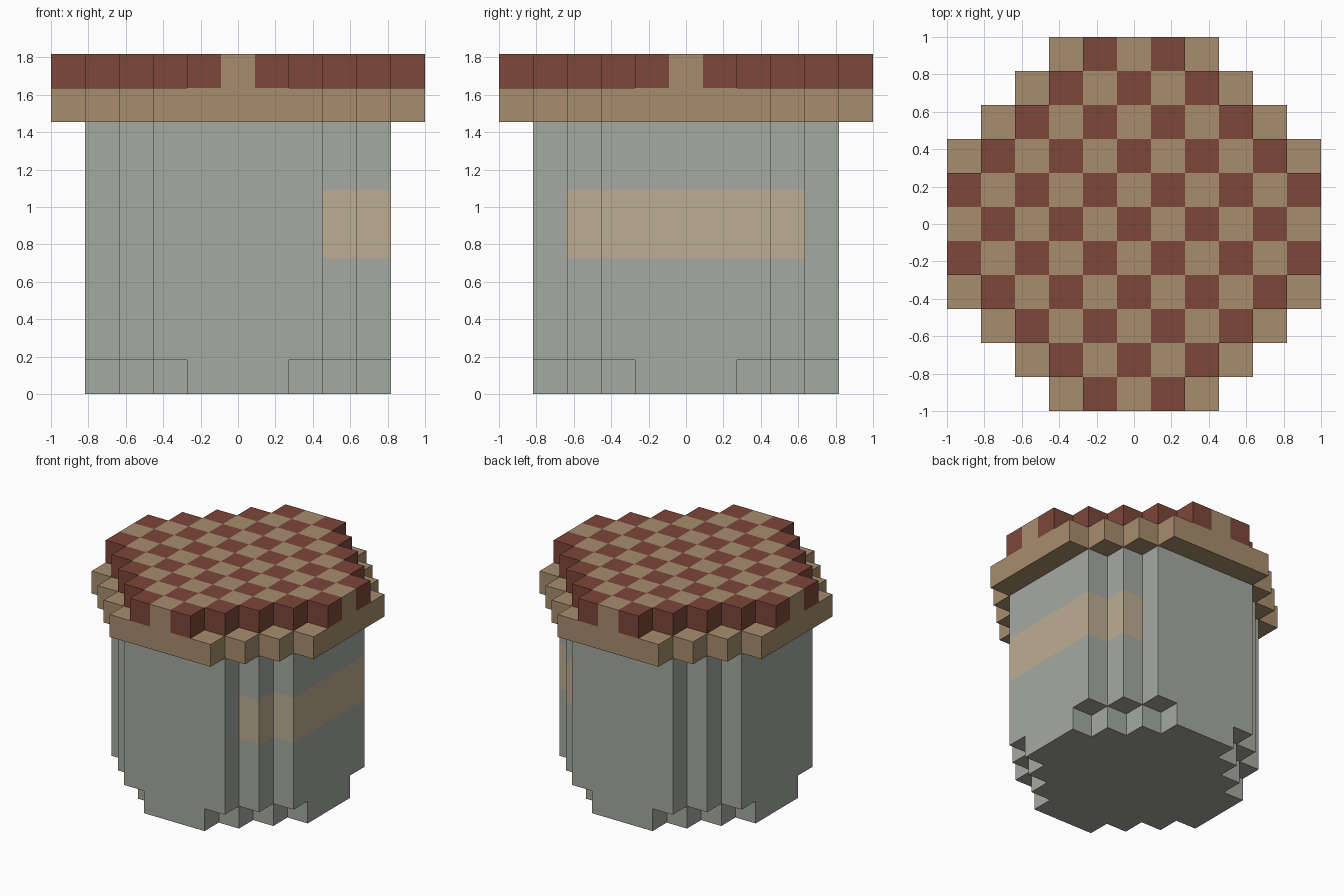
import bpy
import bmesh

cube = bpy.data.objects.get("Cube")
if cube:
    bpy.data.objects.remove(cube, do_unlink=True)

U = 2 / 11  # size of one block


def material(name, rgb):
    lin = [((c / 255 + 0.055) / 1.055) ** 2.4 for c in rgb] + [1.0]
    m = bpy.data.materials.new(name)
    m.use_nodes = True
    m.diffuse_color = lin
    bsdf = m.node_tree.nodes["Principled BSDF"]
    bsdf.inputs["Base Color"].default_value = lin
    bsdf.inputs["Roughness"].default_value = 0.9
    return m


STONE = material("grey stone", (166, 169, 163))
BAND = material("beige band", (189, 174, 146))
TAN = material("tan wood", (167, 141, 110))
RED = material("brick red", (125, 71, 57))


def stepped_slab(name, reach, diagonal, levels, mats, rule=None):
    """Stepped round slab of blocks, |i| + |j| <= diagonal, cut at the given levels."""
    span = range(-reach, reach + 1)
    cells = {(i, j) for i in span for j in span if abs(i) + abs(j) <= diagonal}
    bm = bmesh.new()

    def quad(cell, *corners):
        f = bm.faces.new([bm.verts.new((x * U, y * U, z * U)) for x, y, z in corners])
        f.normal_update()
        if rule:
            f.material_index = rule(cell, f)

    for i, j in sorted(cells):
        a, b, c, d = i - 0.5, i + 0.5, j - 0.5, j + 0.5
        lo, hi = levels[0], levels[-1]
        quad((i, j), (a, c, hi), (b, c, hi), (b, d, hi), (a, d, hi))
        quad((i, j), (a, d, lo), (b, d, lo), (b, c, lo), (a, c, lo))
        # outer walls only where there is no neighbour
        walls = {(1, 0): (b, c, b, d), (-1, 0): (a, d, a, c),
                 (0, 1): (b, d, a, d), (0, -1): (a, c, b, c)}
        for (di, dj), (x0, y0, x1, y1) in walls.items():
            if (i + di, j + dj) not in cells:
                for z0, z1 in zip(levels, levels[1:]):
                    quad((i, j), (x0, y0, z0), (x1, y1, z0), (x1, y1, z1), (x0, y0, z1))

    # weld, then merge flat areas of one colour
    bmesh.ops.remove_doubles(bm, verts=bm.verts[:], dist=1e-4)
    bmesh.ops.dissolve_limit(bm, angle_limit=0.02, verts=bm.verts[:],
                             edges=bm.edges[:], delimit={'MATERIAL'})
    mesh = bpy.data.meshes.new(name)
    bm.to_mesh(mesh)
    bm.free()
    for m in mats:
        mesh.materials.append(m)
    obj = bpy.data.objects.new(name, mesh)
    bpy.context.collection.objects.link(obj)
    return obj


def band_rule(cell, face):
    # band wraps the +x side only
    z = face.calc_center_median().z / U
    return int(cell[0] >= 3 and 4 < z < 6 and abs(face.normal.z) < 0.5)


def checker_rule(cell, face):
    return int(sum(cell) % 2 == 0 and face.normal.z > -0.5)


# Foot, body, rim and checkered top, from the ground up
stepped_slab("foot", 4, 5, [0, 1], [STONE])
stepped_slab("body", 4, 6, [1, 4, 6, 8], [STONE, BAND], band_rule)
stepped_slab("rim", 5, 7, [8, 9], [TAN])
stepped_slab("checkered_top", 5, 6, [9, 10], [TAN, RED], checker_rule)
